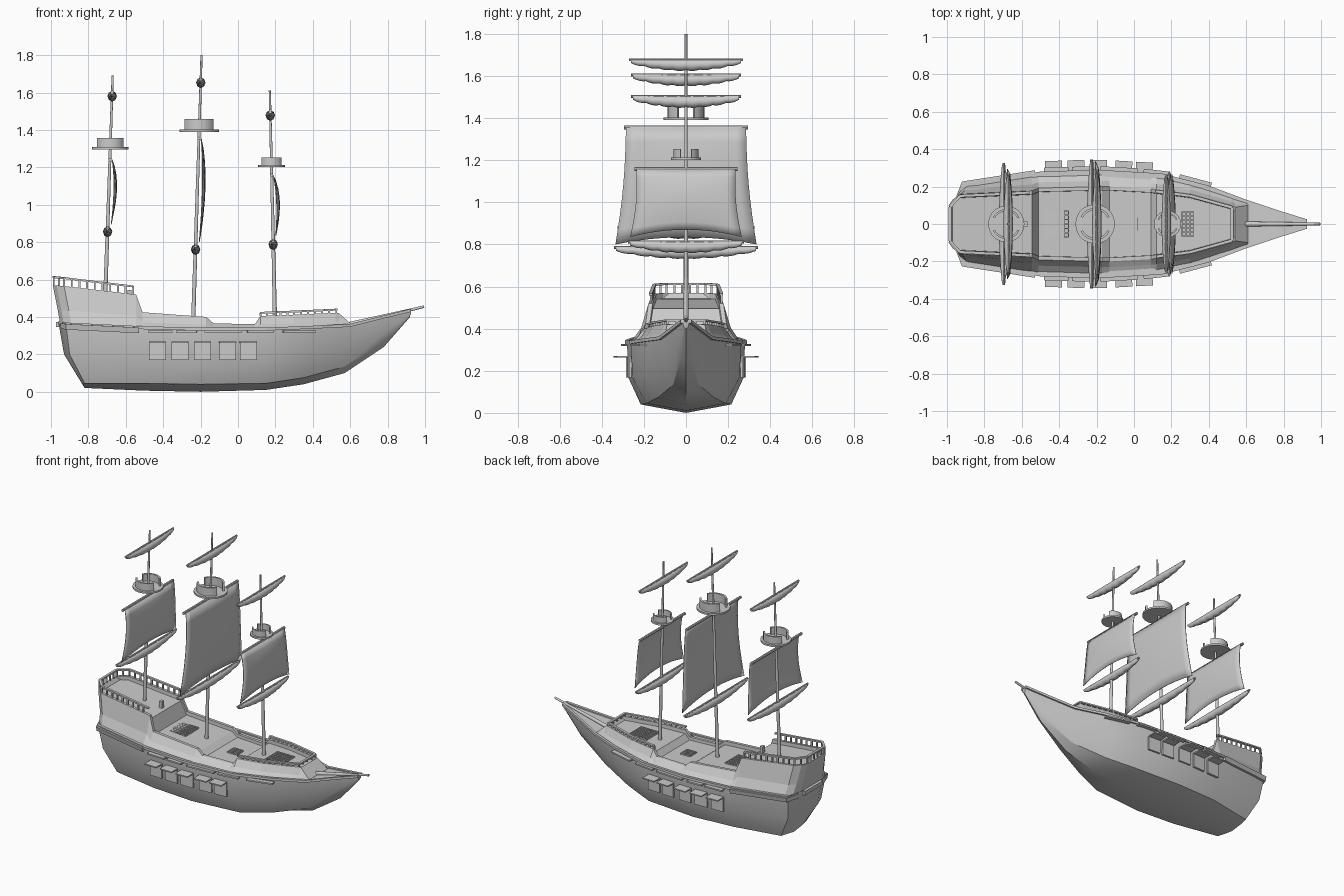
import bpy, bmesh, math
from mathutils import Vector

if "Cube" in bpy.data.objects:
    bpy.data.objects.remove(bpy.data.objects["Cube"])


def loft(name, rows, caps=True, closed=True, smooth=None):
    """Skin a list of equal-length point rows."""
    bm = bmesh.new()
    vs = [[bm.verts.new(p) for p in r] for r in rows]
    n = len(rows[0])
    for a, b in zip(vs, vs[1:]):
        for i in range(n if closed else n - 1):
            j = (i + 1) % n
            bm.faces.new((a[i], a[j], b[j], b[i]))
    if caps:
        bm.faces.new(vs[0])
        bm.faces.new(vs[-1])
    bmesh.ops.remove_doubles(bm, verts=bm.verts, dist=1e-5)
    bmesh.ops.recalc_face_normals(bm, faces=bm.faces)
    me = bpy.data.meshes.new(name)
    bm.to_mesh(me)
    bm.free()
    ob = bpy.data.objects.new(name, me)
    bpy.context.collection.objects.link(ob)
    if smooth:
        bpy.ops.object.select_all(action='DESELECT')
        ob.select_set(True)
        bpy.context.view_layer.objects.active = ob
        bpy.ops.object.shade_smooth_by_angle(angle=math.radians(smooth))
    return ob


def frame(d):
    side = d.cross(Vector((0, 0, 1)))
    side = side.normalized() if side.length > 1e-4 else Vector((1, 0, 0))
    return side, side.cross(d).normalized()


def bar(name, p, q, w, h):
    """Square bar from p to q, w wide and h tall."""
    p, q = Vector(p), Vector(q)
    s, u = frame((q - p).normalized())
    off = [s * a * w / 2 + u * b * h / 2 for a, b in ((-1, -1), (1, -1), (1, 1), (-1, 1))]
    return loft(name, [[c + o for o in off] for c in (p, q)])


def pole(name, p, q, r0, r1, n=10):
    """Tapered round pole from p to q."""
    p, q = Vector(p), Vector(q)
    s, u = frame((q - p).normalized())
    ring = [2 * math.pi * i / n for i in range(n)]
    return loft(name, [[c + (s * math.cos(a) + u * math.sin(a)) * r for a in ring]
                       for c, r in ((p, r0), (q, r1))], smooth=40)


def at(line, x):
    """Half width and height of a hull line at x."""
    x = min(max(x, line[0][0]), line[-1][0])
    for a, b in zip(line, line[1:]):
        if x <= b[0]:
            t = (x - a[0]) / (b[0] - a[0])
            return a[1] + t * (b[1] - a[1]), a[2] + t * (b[2] - a[2])


def mir(p):
    return (p[0], -p[1], p[2])


# Hull lines, stern to bow: keel, bilge, middle, rail
KEEL = [(-.82, 0, .02), (-.81, 0, .02), (-.5, 0, .006), (-.2, 0, 0), (.15, 0, .01),
        (.35, 0, .04), (.57, 0, .1), (.78, 0, .24), (.92, 0, .4)]
BILGE = [(-.83, .08, .04), (-.82, .14, .045), (-.5, .2, .045), (-.2, .215, .04), (.15, .19, .045),
         (.35, .13, .075), (.57, .06, .135), (.78, .025, .262), (.92, .008, .405)]
MID = [(-.93, .1, .2), (-.9, .18, .2), (-.5, .265, .18), (-.2, .275, .17), (.15, .255, .17),
       (.37, .19, .19), (.59, .1, .235), (.79, .045, .32), (.925, .012, .415)]
RAIL = [(-.96, .1, .37), (-.92, .205, .362), (-.5, .27, .342), (-.2, .28, .335), (.15, .26, .335),
        (.4, .195, .345), (.6, .12, .355), (.78, .06, .4), (.925, .015, .435)]
loft("hull", [[r, m, b, k, mir(b), mir(m), mir(r)]
              for k, b, m, r in zip(KEEL, BILGE, MID, RAIL)], smooth=28)

# Upper works: bulwark top edge (x, half width, z, deck drop)
TOP = [(-.99, .1, .57, 0), (-.97, .13, .568, .025), (-.93, .16, .565, .025), (-.545, .178, .52, .025),
       (-.51, .192, .425, .025), (-.17, .2, .4, .025), (-.13, .2, .365, .02), (.09, .188, .362, .02),
       (.12, .183, .405, .025), (.3, .16, .412, .025), (.52, .1, .422, .025), (.54, .09, .42, 0),
       (.61, .1, .358, 0)]
rows = []
for x, y, z, d in TOP:
    bx = max(x + .04, -.95) if x < -.9 else x
    ry, rz = at(RAIL, bx)
    half = [(bx, ry - .004, rz - .01),
            (bx + (x - bx) * .35, ry + (y - ry) * .6, rz + (z - rz) * .35),
            (x, y, z), (x, y - .02, z), (x, y - .021, z - d)]
    rows.append(half + [mir(p) for p in reversed(half)])
loft("upper_works_and_decks", rows)

# Rail moulding, stern gallery strip, channels and gun ports on both sides
PORTS = (-.43, -.31, -.19, -.055, .055)
CHANNELS = ((-.48, -.35), (-.33, -.22), (-.18, .02), (.05, .19), (.24, .41))
for s in (1, -1):
    loft("rail_moulding", [[(x, s * (y + a), z + b) for a, b in
                            ((-.008, -.008), (.01, -.008), (.01, .008), (-.008, .008))]
                           for x, y, z in RAIL])
    loft("stern_channel", [[(x, s * (at(RAIL, x)[0] + a), at(RAIL, x)[1] + b) for a, b in
                            ((-.03, -.03), (.015, -.03), (.022, 0), (-.03, .002))]
                           for x in (-.95, -.92, -.53)])
    for a, b in CHANNELS:
        bar("channel", (a, s * (at(RAIL, a)[0] + .005), .322),
            (b, s * (at(RAIL, b)[0] + .005), .322), .05, .01)
    for x in PORTS:
        lo, hi = x - .045, x + .045
        ya, yb = at(MID, lo)[0], at(MID, hi)[0]
        bar("gun_port", (lo, s * (ya + .004), .217), (hi, s * (yb + .004), .217), .016, .096)
        bar("gun_port_lid", (lo, s * (ya + .037), .266), (hi, s * (yb + .037), .266), .066, .008)
loft("stern_moulding", [[(-.96 + a, y, .362 + b) for a, b in
                         ((-.012, -.015), (.01, -.015), (.01, .012), (-.012, .012))]
                        for y in (-.1, .1)])


def balustrade(name, path, h, gap):
    for a, b in zip(path, path[1:]):
        a, b = Vector(a), Vector(b)
        up = Vector((0, 0, h))
        bar(name + "_rail", a + up, b + up, .016, .01)
        n = max(1, round((b - a).length / gap))
        for i in range(n):
            p = a.lerp(b, i / n)
            bar(name + "_post", p, p + up, .01, .01)


# Balustrades around poop and forecastle
side = [(-.56, .168, .52), (-.93, .15, .565), (-.985, .092, .57)]
balustrade("poop", side + [mir(p) for p in reversed(side)], .043, .04)
side = [(.12, .174, .404), (.3, .151, .411), (.525, .088, .421)]
balustrade("forecastle", side + [mir(p) for p in reversed(side)], .018, .04)

# Deck gratings and helm post
for cx, z, w, n in ((-.42, .392, .07, 6), (-.02, .345, .035, 4), (.32, .39, .065, 6)):
    for i in range(n + 1):
        o = -w + 2 * w * i / n
        bar("grating", (cx - w, o, z), (cx + w, o, z), .006, .012)
        bar("grating", (cx + o, -w, z), (cx + o, w, z), .006, .012)
bar("helm_post", (-.58, 0, .49), (-.58, 0, .545), .02, .025)

pole("bowsprit", (.56, 0, .352), (.995, 0, .455), .014, .007)


def furled_sail(x, z, half):
    """Bunched sail hanging under its yard."""
    pole("yard", (x, -half, z), (x, half, z), .007, .007, 8)
    rows, n = [], 32
    for i in range(n + 1):
        t = -1 + 2 * i / n
        f = .35 + .65 * (1 - t * t)
        d = .052 * f + .005 * abs(math.sin(t * 4 * math.pi))
        w = .025 * f
        rows.append([(x + w * math.cos(a), t * half * .97, z + .003 - d / 2 + d / 2 * math.sin(a))
                     for a in (math.pi * k / 4 for k in range(8))])
    loft("furled_sail", rows, smooth=50)


def open_sail(x0, x1, z0, z1, half0, half1):
    """Billowing trapezoid with an arched foot."""
    pole("yard", (x1, -half1 - .01, z1), (x1, half1 + .01, z1), .009, .009, 8)
    rows = []
    for j in range(9):
        v = j / 8
        row = []
        for i in range(13):
            t = -1 + i / 6
            z = z0 + (z1 - z0) * v + .035 * (1 - t * t) * (1 - v)
            h = half0 + (half1 - half0) * v - .012 * math.sin(math.pi * v)
            bulge = .01 + .03 * math.sin(math.pi * (1 - v) ** .8 * .85) * (1 - .5 * t * t)
            row.append((x0 + (x1 - x0) * v + bulge, t * h, z))
        rows.append(row)
    ob = loft("open_sail", rows, caps=False, closed=False, smooth=40)
    ob.modifiers.new("thickness", 'SOLIDIFY').thickness = .004


def crows_nest(x, z, r, h):
    """Round platform with two curved side walls."""
    ring = [2 * math.pi * i / 20 for i in range(20)]
    loft("nest_platform", [[(x + r * math.cos(a), r * math.sin(a), z + k) for a in ring]
                           for k in (-.006, .006)], smooth=40)
    ro, ri = r * .82, r * .7
    for s in (1, -1):
        arc = [math.radians(27 + 126 * i / 10) for i in range(11)]
        loft("nest_wall", [[(x + q * math.cos(a), s * q * math.sin(a), z + k) for q, k in
                            ((ri, 0), (ro, 0), (ro, h), (ri, h))] for a in arc], smooth=40)


# Masts: foot, head, nest (z, r, h), top yard, low yard, sail (foot z, head z, halves)
MASTS = {
    "mizzen": ((-.71, .5), (-.67, 1.69), (1.302, .097, .055), (1.605, .26), (.88, .325), (.895, 1.24, .295, .265)),
    "main": ((-.24, .36), (-.195, 1.8), (1.396, .106, .062), (1.677, .27), (.785, .343), (.8, 1.355, .335, .285)),
    "fore": ((.198, .37), (.17, 1.61), (1.207, .072, .045), (1.502, .26), (.812, .275), (.835, 1.158, .265, .235)),
}
for name, (foot, head, nest, upper, lower, sail) in MASTS.items():
    def mx(z):
        return foot[0] + (head[0] - foot[0]) * (z - foot[1]) / (head[1] - foot[1])
    pole(name + "_mast", (foot[0], 0, foot[1]), (head[0], 0, head[1]), .012, .006)
    crows_nest(mx(nest[0]), *nest)
    furled_sail(mx(upper[0]), *upper)
    furled_sail(mx(lower[0]), *lower)
    z0, z1, h0, h1 = sail
    open_sail(mx(z0), mx(z1), z0, z1, h0, h1)
